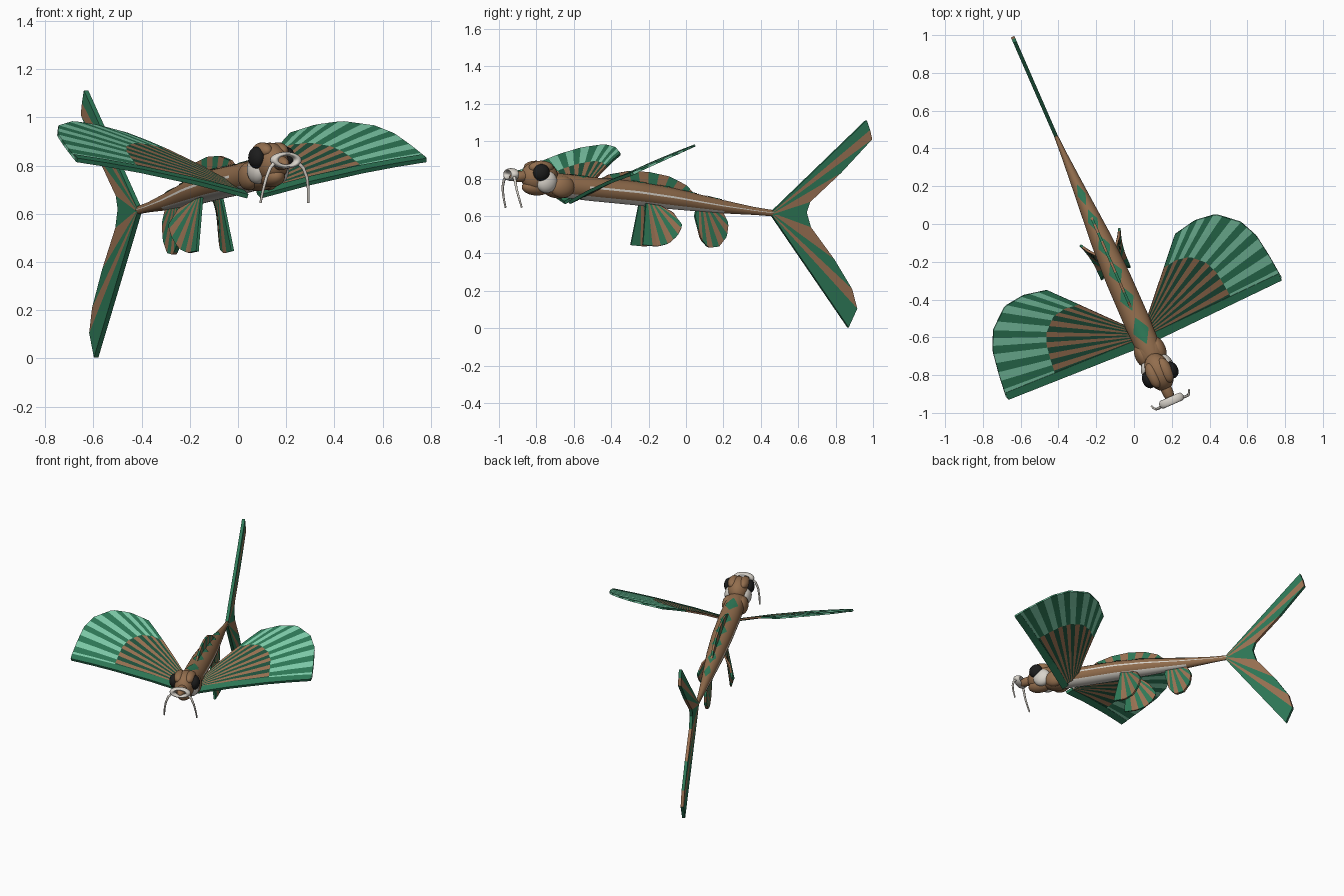
import bpy, bmesh, math
from mathutils import Matrix, Vector

if "Cube" in bpy.data.objects:
    bpy.data.objects.remove(bpy.data.objects["Cube"])

# Everything is built nose to -y, then swung into its final heading
PLACE = Matrix.Translation((-0.21, 0, 0)) @ Matrix.Rotation(math.radians(23.58), 4, 'Z')


def mat(name, r, g, b):
    m = bpy.data.materials.new(name)
    m.diffuse_color = (r, g, b, 1)
    m.use_nodes = True
    m.node_tree.nodes["Principled BSDF"].inputs["Base Color"].default_value = m.diffuse_color
    return m


BROWN = mat("body_brown", 0.29, 0.155, 0.075)
TAN = mat("fin_brown", 0.32, 0.165, 0.085)
CREAM = mat("cream", 0.69, 0.65, 0.59)
BLACK = mat("eye_black", 0.012, 0.012, 0.012)
DARK = mat("dark_green", 0.014, 0.082, 0.045)
MID = mat("mid_green", 0.027, 0.19, 0.095)
LIGHT = mat("light_green", 0.21, 0.6, 0.4)


def add(name, verts, faces, mats, ids=None, smooth=False, thick=0):
    me = bpy.data.meshes.new(name)
    me.from_pydata([tuple(v) for v in verts], [], faces)
    for m in mats:
        me.materials.append(m)
    for i, p in enumerate(me.polygons):
        p.use_smooth = smooth
        p.material_index = ids[i] if ids else 0
    bm = bmesh.new()
    bm.from_mesh(me)
    bmesh.ops.recalc_face_normals(bm, faces=bm.faces)
    bm.to_mesh(me)
    bm.free()
    ob = bpy.data.objects.new(name, me)
    bpy.context.collection.objects.link(ob)
    ob.matrix_world = PLACE
    if thick:
        s = ob.modifiers.new("thickness", 'SOLIDIFY')
        s.thickness, s.offset = thick, 0
    return ob


def sample(pts, u):
    """Point at fraction u along evenly weighted control points."""
    f = min(max(u, 0), 1) * (len(pts) - 1)
    i = min(int(f), len(pts) - 2)
    return Vector(pts[i]).lerp(Vector(pts[i + 1]), f - i)


def fan(name, root, rim, wedges, mats, pick, thick=0.012, split=(0, 1), sub=2, bulge=0):
    """Striped fin: rays from a root line to a rim line."""
    verts, faces, ids = [], [], []
    n, rows = wedges * sub, len(split)
    for i in range(n + 1):
        a, b = sample(root, i / n), sample(rim, i / n)
        for k in split:
            p = a.lerp(b, k)
            p.z += bulge * 4 * k * (1 - k)
            verts.append(p)
    for i in range(n):
        for j in range(rows - 1):
            q = i * rows + j
            faces.append((q, q + 1, q + rows + 1, q + rows))
            ids.append(pick(i // sub, j))
    return add(name, verts, faces, mats, ids, False, thick)


def stripes(i, j):
    return i % 2


def ball(name, center, size, m, tilt=0):
    bm = bmesh.new()
    bmesh.ops.create_uvsphere(bm, u_segments=24, v_segments=14, radius=1)
    M = Matrix.Translation(center) @ Matrix.Rotation(tilt, 4, 'X') @ Matrix.Diagonal((*size, 1))
    verts = [M @ v.co for v in bm.verts]
    faces = [[v.index for v in f.verts] for f in bm.faces]
    bm.free()
    return add(name, verts, faces, [m], None, True)


# Body stations: y, centre z, half width, half height
BODY = [(-0.80, 0.775, 0.045, 0.05), (-0.74, 0.765, 0.064, 0.064), (-0.56, 0.745, 0.07, 0.064),
        (-0.30, 0.722, 0.068, 0.064), (-0.09, 0.695, 0.058, 0.058), (0.20, 0.652, 0.033, 0.037),
        (0.40, 0.627, 0.017, 0.021), (0.53, 0.613, 0.009, 0.016)]


def skin(y, a, lift=0.0):
    """Point on the body surface; a = 0 is the +x side, 90 degrees the back."""
    for p, q in zip(BODY, BODY[1:]):
        if y <= q[0] or q is BODY[-1]:
            k = (y - p[0]) / (q[0] - p[0])
            z, w, h = (p[i] + (q[i] - p[i]) * k for i in (1, 2, 3))
            return Vector(((w + lift) * math.cos(a), y, z + (h + lift) * math.sin(a)))


# Body: brown, cream belly and a thin cream line along each side
SEG = 36
ys = [-0.80 + 1.33 * i / 38 for i in range(39)]
verts = [skin(y, math.tau * j / SEG) for y in ys for j in range(SEG)]
faces, ids = [], []
for i in range(len(ys) - 1):
    for j in range(SEG):
        k = (j + 1) % SEG
        faces.append((i * SEG + j, i * SEG + k, (i + 1) * SEG + k, (i + 1) * SEG + j))
        belly = math.sin(math.tau * (j + 0.5) / SEG) < -0.6 and ys[i] < 0.2
        line = j in (0, SEG // 2 - 1) and ys[i] > -0.6
        ids.append(1 if belly or line else 0)
faces += [list(range(SEG)), list(range((len(ys) - 1) * SEG, len(ys) * SEG))]
ids += [0, 0]
add("body", verts, faces, [BROWN, CREAM], ids, True)

# Green diamonds along the back
for n, (y, half, wide) in enumerate([(-0.617, 0.075, 0.65), (-0.43, 0.07, 0.55), (-0.28, 0.065, 0.55),
                                     (-0.13, 0.065, 0.55), (0.02, 0.065, 0.55), (0.17, 0.06, 0.6)]):
    verts = [skin(y + half * r / 4, math.pi / 2 + wide * (1.02 - abs(r) / 4) * c / 2, 0.003)
             for r in range(-4, 5) for c in range(-2, 3)]
    faces = [(r * 5 + c, r * 5 + c + 1, r * 5 + c + 6, r * 5 + c + 5) for r in range(8) for c in range(4)]
    add(f"back_diamond_{n}", verts, faces, [MID], None, True)

# Head
ball("head", (0, -0.855, 0.81), (0.072, 0.105, 0.085), BROWN)
ball("gill_collar", (0, -0.74, 0.76), (0.076, 0.1, 0.066), BROWN)
ball("jaw", (0, -0.87, 0.755), (0.05, 0.085, 0.045), BROWN)
ball("snout", (0, -0.96, 0.812), (0.03, 0.07, 0.03), BROWN, 0.1)
for s, side in ((1, "right"), (-1, "left")):
    ball(f"{side}_brow", (s * 0.035, -0.86, 0.86), (0.036, 0.07, 0.036), BROWN)
    ball(f"{side}_eye", (s * 0.066, -0.872, 0.832), (0.034, 0.046, 0.046), BLACK)
    ball(f"{side}_cheek", (s * 0.048, -0.835, 0.783), (0.04, 0.06, 0.06), CREAM)
    ball(f"{side}_gill_cover", (s * 0.045, -0.74, 0.755), (0.04, 0.07, 0.058), BROWN)

    # Whisker hanging from the corner of the mouth
    cu = bpy.data.curves.new(f"{side}_whisker", 'CURVE')
    cu.dimensions = '3D'
    cu.bevel_depth, cu.bevel_resolution = 0.007, 2
    sp = cu.splines.new('POLY')
    path = [(0.05, -1.025, 0.815), (0.075, -1.03, 0.79), (0.092, -1.03, 0.75),
            (0.102, -1.02, 0.70), (0.108, -1.005, 0.645)]
    sp.points.add(len(path) - 1)
    for p, (x, y, z) in zip(sp.points, path):
        p.co = (s * x, y, z, 1)
        p.radius = 1.2 - 0.12 * path.index((x, y, z))
    cu.materials.append(CREAM)
    ob = bpy.data.objects.new(cu.name, cu)
    bpy.context.collection.objects.link(ob)
    ob.matrix_world = PLACE

    # Wing-like front fin: brown and dark inside, light and mid green outside
    def wing(x, y):
        return (s * x, y, 0.69 + 0.183 * (x - 0.05) + 0.415 * (y + 0.66))
    rim = [wing(*p) for p in [(0.795, -0.655), (0.782, -0.53), (0.762, -0.40), (0.715, -0.30),
                              (0.61, -0.21), (0.495, -0.195), (0.37, -0.22)]]
    root = [wing(0.045, -0.655), wing(0.045, -0.58)]

    def feather(i, j):
        return (1 - i % 2) if j < 2 else 2 + i % 2
    fan(f"{side}_wing", root, rim, 16, [TAN, DARK, LIGHT, MID], feather,
        0.012, (0, 0.3, 0.62, 0.82, 1), 2, 0.012)
    # Green leading edge of the wing
    fan(f"{side}_wing_leading_edge", [wing(0.03, -0.695), wing(0.03, -0.65)],
        [wing(0.79, -0.668), wing(0.79, -0.628)], 1, [MID], lambda i, j: 0,
        0.018, (0, 0.3, 0.62, 0.82, 1), 1, 0.012)

    # Belly fin
    fan(f"{side}_belly_fin", [(s * 0.045, -0.255, 0.668), (s * 0.045, -0.165, 0.655)],
        [(s * 0.08, -0.288, 0.445), (s * 0.082, -0.20, 0.437), (s * 0.092, -0.14, 0.453),
         (s * 0.105, -0.095, 0.495), (s * 0.115, -0.07, 0.55), (s * 0.09, -0.115, 0.62)],
        8, [MID, TAN], stripes)

# Lips: an oval ring
bpy.ops.mesh.primitive_torus_add(major_segments=28, minor_segments=12, major_radius=0.052, minor_radius=0.017)
lips = bpy.context.object
lips.name = "lips"
lips.matrix_world = (PLACE @ Matrix.Translation((0, -1.02, 0.822)) @ Matrix.Diagonal((1, 1.3, 0.5, 1))
                     @ Matrix.Rotation(math.pi / 2, 4, 'X'))
lips.data.materials.append(CREAM)
for p in lips.data.polygons:
    p.use_smooth = True

# Back fin
fan("back_fin", [(0, -0.47, 0.76), (0, 0.02, 0.70)],
    [(0, -0.52, 0.785), (0, -0.45, 0.822), (0, -0.34, 0.84), (0, -0.22, 0.836),
     (0, -0.10, 0.812), (0, 0.0, 0.765), (0, 0.045, 0.72)], 12, [MID, TAN], stripes, 0.014)

# Rear belly fin
fan("rear_belly_fin", [(0, 0.06, 0.645), (0, 0.17, 0.635)],
    [(0, 0.05, 0.60), (0, 0.085, 0.475), (0, 0.13, 0.43), (0, 0.19, 0.437), (0, 0.235, 0.49),
     (0, 0.245, 0.56), (0, 0.215, 0.615)], 10, [MID, TAN], stripes, 0.018)

# Forked tail
fan("tail_upper_lobe", [(0, 0.50, 0.625), (0, 0.50, 0.605)],
    [(0, 1.05, 1.112), (0, 1.07, 1.06), (0, 1.082, 1.01), (0, 0.90, 0.83), (0, 0.72, 0.675), (0, 0.70, 0.62)],
    5, [MID, TAN], stripes, 0.02, sub=2)
fan("tail_lower_lobe", [(0, 0.50, 0.60), (0, 0.50, 0.62)],
    [(0, 0.945, 0.004), (0, 0.995, 0.105), (0, 0.965, 0.21), (0, 0.86, 0.37), (0, 0.725, 0.54), (0, 0.70, 0.62)],
    5, [MID, TAN], stripes, 0.02, sub=2)
